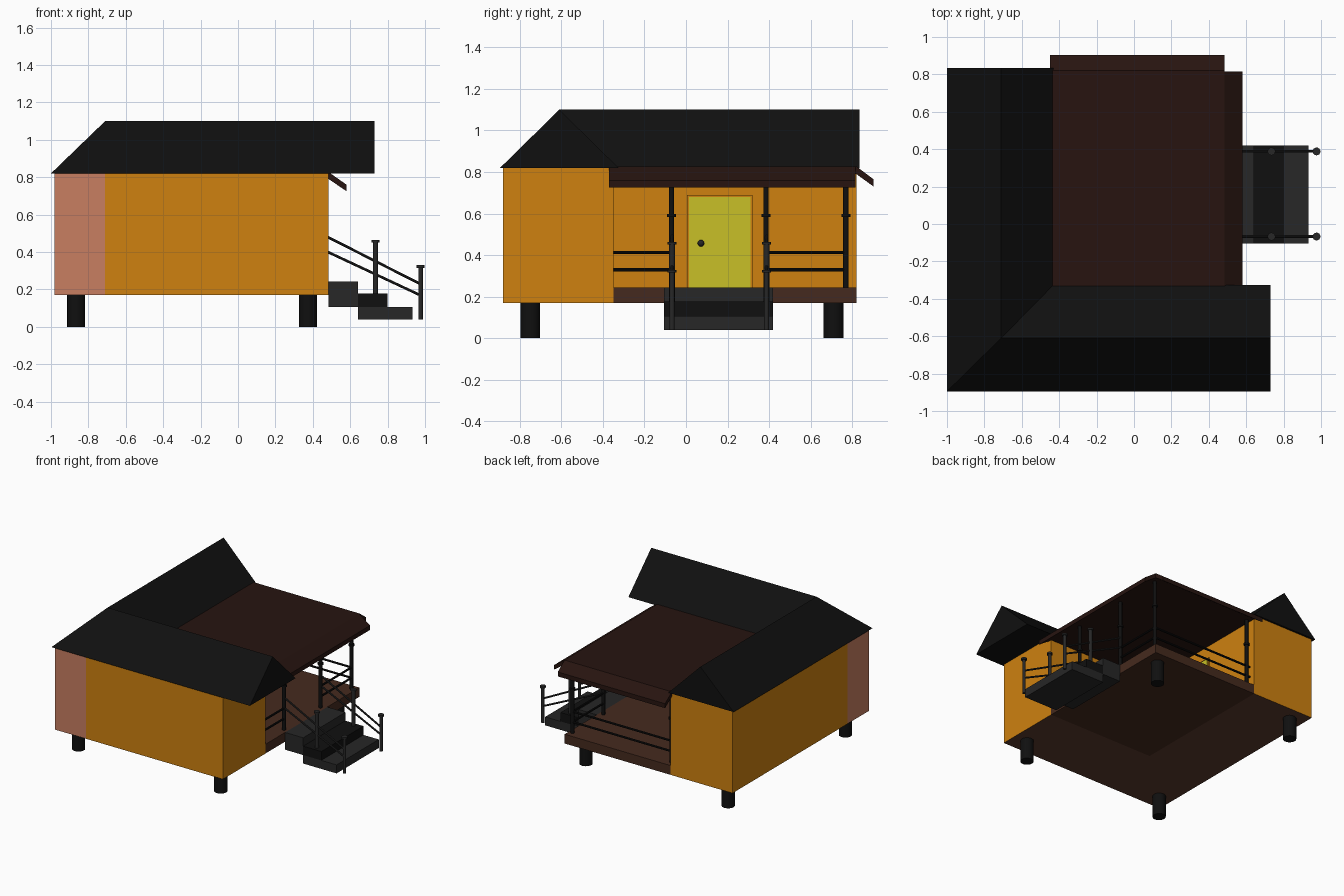
import bpy, bmesh
from mathutils import Vector

if "Cube" in bpy.data.objects:
    bpy.data.objects.remove(bpy.data.objects["Cube"])


def mat(name, r, g, b):
    m = bpy.data.materials.new(name)
    m.diffuse_color = (r, g, b, 1)
    m.use_nodes = True
    m.node_tree.nodes["Principled BSDF"].inputs["Base Color"].default_value = m.diffuse_color
    return m


ORANGE = mat("orange_wall", .62, .22, .005)
PINK = mat("pink_wall", .58, .21, .12)
YELLOW = mat("yellow_door", .58, .53, .02)
BLACK = mat("black", .005, .005, .005)
GREY = mat("dark_grey", .02, .02, .02)
ROOF_BROWN = mat("roof_brown", .02, .007, .005)
FLOOR_BROWN = mat("floor_brown", .06, .023, .013)
BASE_BROWN = mat("base_brown", .107, .042, .026)


def mesh(name, verts, faces, *mats, idx=None):
    me = bpy.data.meshes.new(name)
    me.from_pydata(verts, [], faces)
    for m in mats:
        me.materials.append(m)
    for p, i in zip(me.polygons, idx or []):
        p.material_index = i
    ob = bpy.data.objects.new(name, me)
    bpy.context.collection.objects.link(ob)
    return ob


def prism(name, pts, offset, m):
    """Closed solid: polygon swept along an offset vector."""
    n = len(pts)
    a = [Vector(p) for p in pts]
    verts = a + [p + Vector(offset) for p in a]
    faces = [tuple(range(n))[::-1], tuple(range(n, 2 * n))]
    faces += [(i, (i + 1) % n, n + (i + 1) % n, n + i) for i in range(n)]
    ob = mesh(name, verts, faces, m)
    bm = bmesh.new()
    bm.from_mesh(ob.data)
    bmesh.ops.recalc_face_normals(bm, faces=bm.faces)
    bm.to_mesh(ob.data)
    bm.free()
    return ob


def box(name, x0, x1, y0, y1, z0, z1, m):
    return prism(name, [(x0, y0, z0), (x1, y0, z0), (x1, y1, z0), (x0, y1, z0)],
                 (0, 0, z1 - z0), m)


def rod(name, p, q, r, m, sides=16):
    p, q = Vector(p), Vector(q)
    d = q - p
    bpy.ops.mesh.primitive_cylinder_add(vertices=sides, radius=r, depth=d.length,
                                        location=(p + q) / 2,
                                        rotation=d.to_track_quat('Z', 'Y').to_euler())
    ob = bpy.context.object
    ob.name = name
    ob.data.materials.append(m)
    bpy.ops.object.shade_smooth_by_angle()
    return ob


# L-shaped walls, with a pink corner at front left
LO, HI = .17, .82
plan = [(-.98, -.88), (-.71, -.88), (.484, -.88), (.484, -.35), (-.44, -.35),
        (-.44, .82), (-.98, .82), (-.98, -.61)]
n = len(plan)
verts = [(x, y, LO) for x, y in plan] + [(x, y, HI) for x, y in plan]
faces = [(i, (i + 1) % n, n + (i + 1) % n, n + i) for i in range(n)]
mesh("walls", verts, faces, ORANGE, PINK, idx=[1, 0, 0, 0, 0, 0, 0, 1])
mesh("house_base", verts[:n], [tuple(range(n))[::-1]], BASE_BROWN)

# L-shaped gable roof, hip on the outer corner and valley on the inner one
E, T = .82, 1.1
mesh("main_roof",
     [(-1, -.895, E), (.73, -.895, E), (.73, -.325, E), (-.43, -.325, E), (-.43, .835, E),
      (-1, .835, E), (.73, -.61, T), (-.71, -.61, T), (-.71, .835, T)],
     [(0, 1, 6, 7), (2, 3, 7, 6), (3, 4, 8, 7), (5, 0, 7, 8),
      (1, 2, 6), (4, 5, 8), (0, 5, 4, 3, 2, 1)], BLACK)

# Porch floor and flat porch roof with two sloping eaves
box("porch_floor", -.44, .484, -.35, .82, .17, .243, FLOOR_BROWN)
box("porch_roof", -.45, .484, -.36, .82, .79, .827, ROOF_BROWN)
prism("porch_eave_right", [(.484, -.37, .827), (.58, -.37, .76), (.58, -.37, .725),
                           (.484, -.37, .79)], (0, 1.185, 0), ROOF_BROWN)
prism("porch_eave_back", [(-.45, .82, .827), (-.45, .903, .765), (-.45, .903, .73),
                          (-.45, .82, .79)], (.935, 0, 0), ROOF_BROWN)

# Door with frame and knob
box("door_frame", -.44, -.432, .005, .32, .243, .69, ORANGE)
box("door", -.44, -.425, .015, .31, .243, .68, YELLOW)
bpy.ops.mesh.primitive_uv_sphere_add(segments=16, ring_count=8, radius=.016,
                                     location=(-.412, .072, .457))
bpy.context.object.name = "door_knob"
bpy.context.object.data.materials.append(GREY)
bpy.ops.object.shade_smooth_by_angle()

# Round legs
for x in (-.865, .375):
    for y in (-.75, .71):
        rod("leg", (x, y, 0), (x, y, .18), .048, BLACK, 24)

# Stairs
Y0, Y1 = -.105, .42
box("top_step", .484, .642, Y0, Y1, .107, .243, GREY)
box("middle_step", .642, .80, Y0, Y1, .107, .177, BLACK)
box("bottom_step", .642, .933, Y0, Y1, .04, .107, GREY)

# Porch posts with collars
PX, PY = .45, .77
for x, y in ((PX, -.07), (PX, .385), (PX, PY), (-.41, PY)):
    rod("porch_post", (x, y, .243), (x, y, .80), .013, BLACK)
    rod("porch_post_collar", (x, y, .583), (x, y, .597), .021, BLACK)

# Porch rails
for z in (.33, .412):
    rod("porch_rail", (PX, -.35, z), (PX, -.07, z), .008, BLACK, 8)
    rod("porch_rail", (PX, .385, z), (PX, PY, z), .008, BLACK, 8)
    rod("porch_rail", (-.44, PY, z), (PX, PY, z), .008, BLACK, 8)

# Stair posts with caps, and sloping handrails
for y in (-.067, .388):
    for x, z0, z1, r in ((.735, .107, .45, .014), (.976, .04, .315, .012)):
        rod("stair_post", (x, y, z0), (x, y, z1), r, GREY)
        rod("stair_post_cap", (x, y, z1), (x, y, z1 + .014), .021, GREY)
    for za, zb in ((.495, .228), (.414, .168)):
        rod("stair_handrail", (PX, y, za), (.976, y, zb), .007, GREY, 8)
